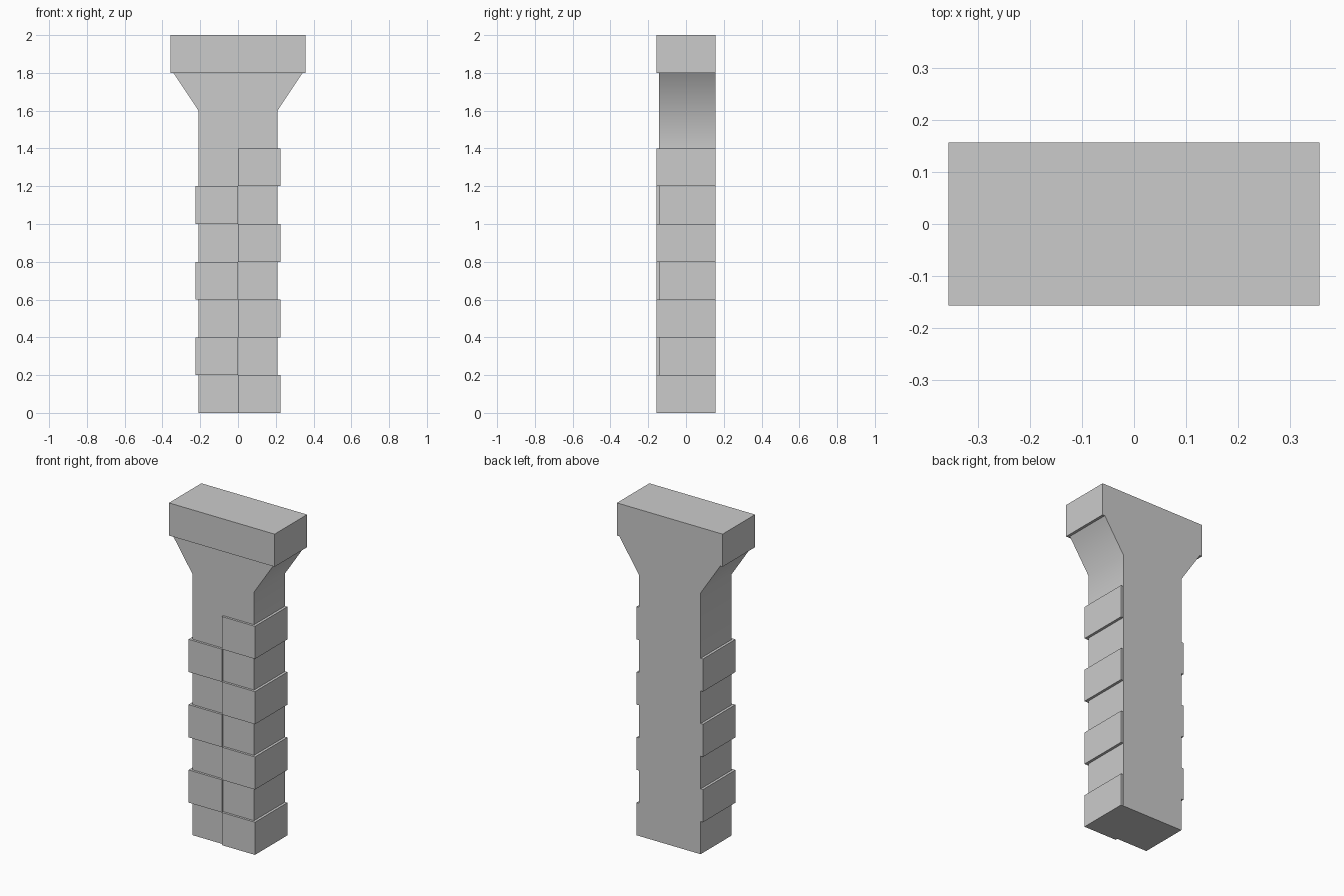
import bpy
import bmesh
import math

if "Cube" in bpy.data.objects:
    bpy.data.objects.remove(bpy.data.objects["Cube"], do_unlink=True)

stone = bpy.data.materials.new("grey_stone")
stone.use_nodes = True
colour = (0.6, 0.6, 0.6, 1.0)
stone.diffuse_color = colour
stone.node_tree.nodes["Principled BSDF"].inputs["Base Color"].default_value = colour

BACK = 0.157
FRONT = -0.157
SHAFT_FRONT = -0.143
COURSE = 0.2


def prism(name, profile, y0, y1):
    """Extrude an x-z outline (counter-clockwise from the front) along y."""
    bm = bmesh.new()
    face = bm.faces.new([bm.verts.new((x, y0, z)) for x, z in profile])
    new = bmesh.ops.extrude_face_region(bm, geom=[face], use_keep_orig=True)["geom"]
    for v in new:
        if isinstance(v, bmesh.types.BMVert):
            v.co.y = y1
    bmesh.ops.recalc_face_normals(bm, faces=bm.faces)
    mesh = bpy.data.meshes.new(name)
    bm.to_mesh(mesh)
    bm.free()
    mesh.materials.append(stone)
    obj = bpy.data.objects.new(name, mesh)
    bpy.context.collection.objects.link(obj)
    return obj


def box(name, x0, x1, z0, z1, y0, y1):
    return prism(name, [(x0, z0), (x1, z0), (x1, z1), (x0, z1)], y0, y1)


# Shaft with flared head, softly shaded where the flare begins
half, flare = 0.209, 0.342
shaft = prism("shaft", [(-half, 0), (half, 0), (half, 1.4), (half, 1.6), (flare, 1.8),
                        (-flare, 1.8), (-half, 1.6), (-half, 1.2)], SHAFT_FRONT, BACK)
bpy.context.view_layer.objects.active = shaft
shaft.select_set(True)
bpy.ops.object.shade_smooth_by_angle(angle=math.radians(40))

# Cap slab
box("cap", -0.358, 0.358, 1.8, 2.0, FRONT, BACK)

# Raised corner blocks alternating from side to side
for i in range(7):
    x0, x1 = (0, 0.225) if i % 2 == 0 else (-0.225, 0)
    side = "left" if i % 2 == 0 else "right"
    box(f"{side}_corner_block_{i + 1}", x0, x1, i * COURSE, (i + 1) * COURSE,
        FRONT, BACK - 0.0005)
